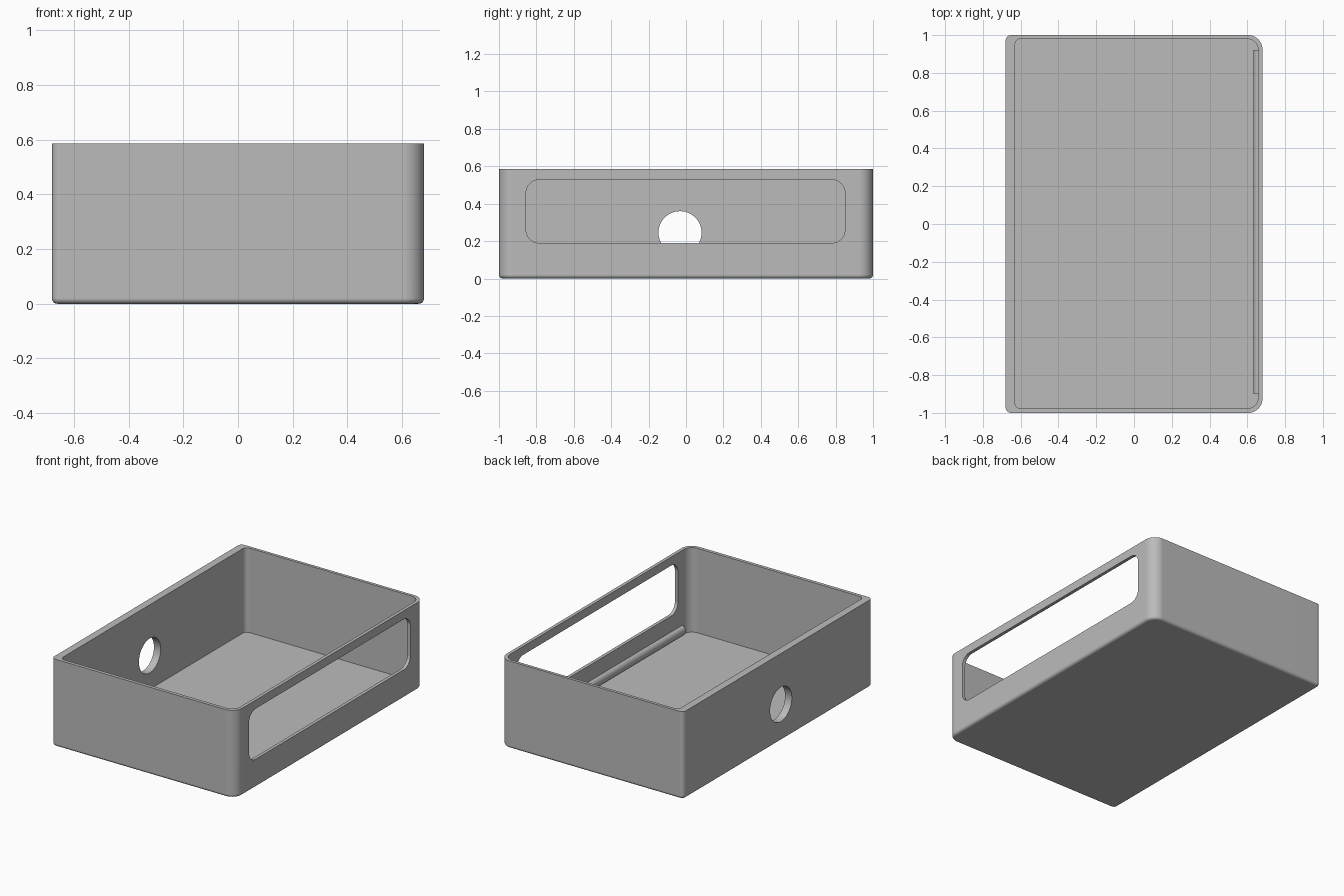
import bpy, bmesh
from math import pi, sin, cos

cube = bpy.data.objects.get("Cube")
if cube:
    bpy.data.objects.remove(cube, do_unlink=True)

HEIGHT, FLOOR, FILLET = 0.585, 0.02, 0.02
STEPS = 10

grey = bpy.data.materials.new("plain grey")
grey.use_nodes = True
grey.diffuse_color = (0.5, 0.5, 0.5, 1)
grey.node_tree.nodes["Principled BSDF"].inputs["Base Color"].default_value = (0.5, 0.5, 0.5, 1)


def rounded_rect(x0, x1, y0, y1, r_left, r_right):
    """Counter-clockwise outline with separate corner radii at each x end."""
    corners = [(x1 - r_right, y1 - r_right, r_right), (x0 + r_left, y1 - r_left, r_left),
               (x0 + r_left, y0 + r_left, r_left), (x1 - r_right, y0 + r_right, r_right)]
    return [(cx + r * cos((q + i / STEPS) * pi / 2), cy + r * sin((q + i / STEPS) * pi / 2))
            for q, (cx, cy, r) in enumerate(corners) for i in range(STEPS + 1)]


def loft(name, loops):
    """Skin a stack of equal-length loops and cap both ends."""
    bm = bmesh.new()
    rings = [[bm.verts.new(p) for p in loop] for loop in loops]
    for a, b in zip(rings, rings[1:]):
        for i in range(len(a)):
            j = (i + 1) % len(a)
            bm.faces.new((a[i], a[j], b[j], b[i]))
    bm.faces.new(rings[0][::-1])
    bm.faces.new(rings[-1])
    bmesh.ops.recalc_face_normals(bm, faces=bm.faces)
    mesh = bpy.data.meshes.new(name)
    bm.to_mesh(mesh)
    bm.free()
    mesh.materials.append(grey)
    obj = bpy.data.objects.new(name, mesh)
    bpy.context.collection.objects.link(obj)
    return obj


def across(outline, x0, x1):
    """Extrude a (y, z) outline along x."""
    return [[(x, y, z) for y, z in outline] for x in (x0, x1)]


def activate(obj):
    bpy.ops.object.select_all(action='DESELECT')
    obj.select_set(True)
    bpy.context.view_layer.objects.active = obj


def cut(obj, cutter):
    activate(obj)
    mod = obj.modifiers.new("cut", 'BOOLEAN')
    mod.operation, mod.solver, mod.object = 'DIFFERENCE', 'EXACT', cutter
    bpy.ops.object.modifier_apply(modifier=mod.name)
    bpy.data.objects.remove(cutter, do_unlink=True)


def smooth(obj):
    activate(obj)
    bpy.ops.object.shade_smooth_by_angle(angle=pi / 6)
    obj.modifiers.new("even shading", 'WEIGHTED_NORMAL').keep_sharp = True


# Open tray: filleted underside, outer wall, rim, inner wall, floor
loops = []
for k in range(6):
    a = k / 5 * pi / 2
    d, z = FILLET * (1 - sin(a)), FILLET * (1 - cos(a))
    loops.append([(x, y, z) for x, y in
                  rounded_rect(-0.68 + d, 0.68 - d, -1 + d, 1 - d, 0.03 - d, 0.075 - d)])
loops.append([(x, y, HEIGHT) for x, y in rounded_rect(-0.68, 0.68, -1, 1, 0.03, 0.075)])
inner = rounded_rect(-0.63, 0.658, -0.977, 0.98, 0.03, 0.06)
loops += [[(x, y, z) for x, y in inner] for z in (HEIGHT, FLOOR)]
tray = loft("tray", loops)

# Long rounded window in one side wall
window = rounded_rect(-0.855, 0.85, 0.19, 0.528, 0.07, 0.07)
cut(tray, loft("window_cutter", across(window, 0.6, 0.75)))

# Round hole in the opposite wall
hole = [(-0.032 + 0.115 * cos(i * pi / 32), 0.245 + 0.115 * sin(i * pi / 32)) for i in range(64)]
cut(tray, loft("hole_cutter", across(hole, -0.75, -0.55)))
smooth(tray)

# Rounded ridge along the foot of the window wall
section = [(0.658 - 0.026 * sin(i * pi / 12), 0.052 + 0.032 * cos(i * pi / 12)) for i in range(13)]
section += [(0.664, 0.02), (0.664, 0.084)]
ridge = loft("inner_ridge", [[(x, y, z) for x, z in section] for y in (-0.9, 0.92)])
smooth(ridge)
